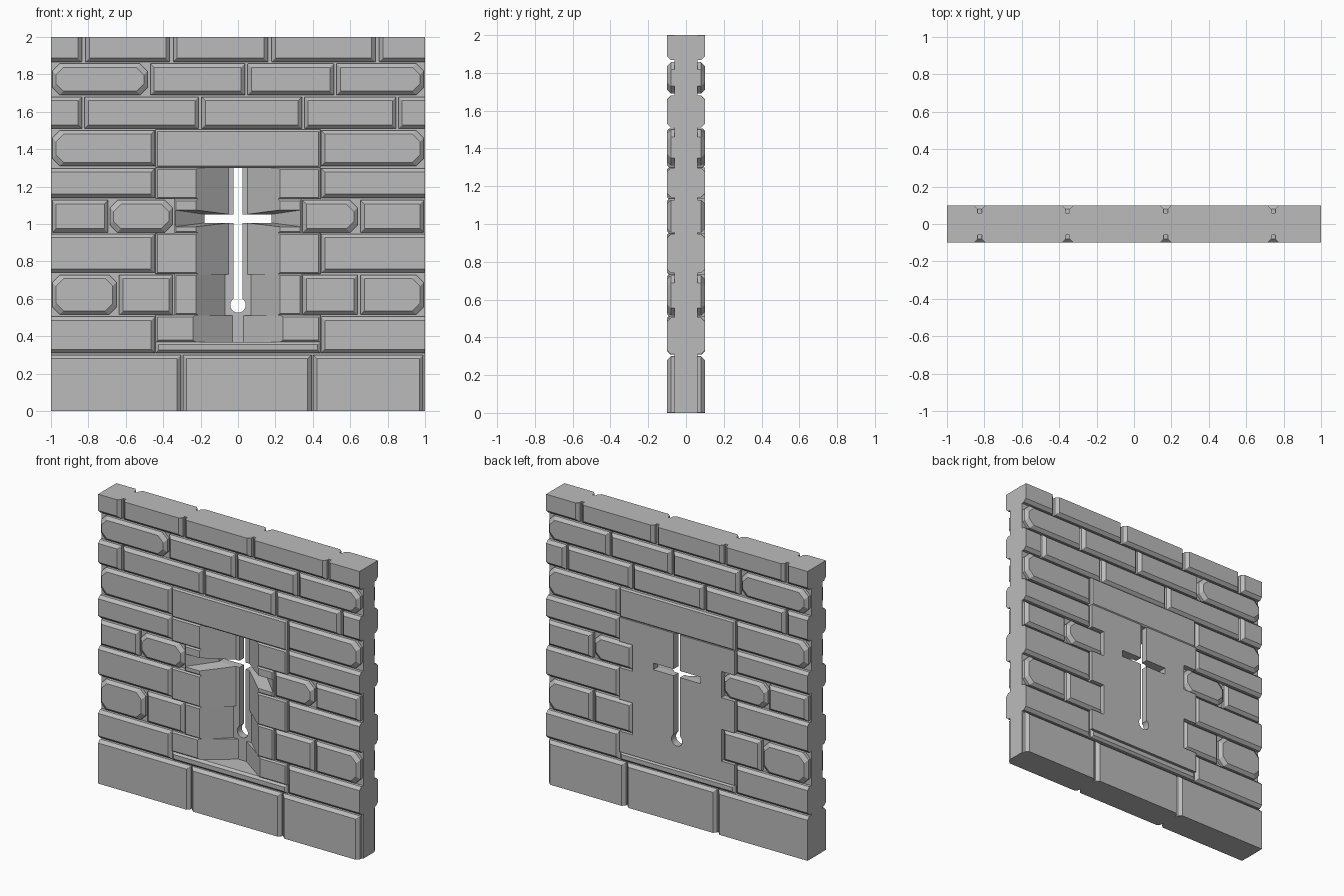
import bpy, bmesh
from math import pi
from mathutils import Matrix

if "Cube" in bpy.data.objects:
    bpy.data.objects.remove(bpy.data.objects["Cube"], do_unlink=True)

stone = bpy.data.materials.new("grey_stone")
GREY = (0.5, 0.5, 0.5, 1)
stone.use_nodes = True
stone.diffuse_color = GREY
stone.node_tree.nodes["Principled BSDF"].inputs["Base Color"].default_value = GREY

FACE, CORE = 0.1, 0.06


def finish(name, bm):
    bmesh.ops.recalc_face_normals(bm, faces=bm.faces)
    mesh = bpy.data.meshes.new(name)
    bm.to_mesh(mesh)
    bm.free()
    mesh.materials.append(stone)
    ob = bpy.data.objects.new(name, mesh)
    bpy.context.collection.objects.link(ob)
    return ob


def loft(bm, loops):
    """Closed solid through a series of matching point loops."""
    rings = [[bm.verts.new(p) for p in loop] for loop in loops]
    n = len(rings[0])
    for a, b in zip(rings, rings[1:]):
        for i in range(n):
            j = (i + 1) % n
            bm.faces.new((a[i], a[j], b[j], b[i]))
    bm.faces.new(rings[0])
    bm.faces.new(rings[-1])


def outline(x0, x1, z0, z1, clip, y):
    """Rectangle in x and z whose ends may have cut corners."""
    l, r = (clip if "l" in clip else 0), (clip if "r" in clip else 0)
    cl, cr = 0.04 if l else 0.001, 0.04 if r else 0.001
    return [(x0 + cl, y, z0), (x1 - cr, y, z0), (x1, y, z0 + cr), (x1, y, z1 - cr),
            (x1 - cr, y, z1), (x0 + cl, y, z1), (x0, y, z1 - cl), (x0, y, z0 + cl)]


def brick(bm, x0, x1, z0, z1, clip="", side=-1, bevel=0.02):
    """Chamfered stone on one side; edges on the wall's border stay square."""
    a = x0 if x0 <= -1 else x0 + bevel
    b = x1 if x1 >= 1 else x1 - bevel
    c = z0 if z0 <= 0 else z0 + bevel
    d = z1 if z1 >= 2 else z1 - bevel
    loft(bm, [outline(x0, x1, z0, z1, clip, side * 0.03),
              outline(x0, x1, z0, z1, clip, side * (FACE - bevel)),
              outline(a, b, c, d, clip, side * FACE)])


def box(bm, x0, x1, y0, y1, z0, z1):
    loft(bm, [[(x0, y, z0), (x1, y, z0), (x1, y, z1), (x0, y, z1)] for y in (y0, y1)])


def frustum(bm, front, back, y0, y1):
    loft(bm, [[(-x, y, z0), (x, y, z0), (x, y, z1), (-x, y, z1)]
              for (x, z0, z1), y in ((front, y0), (back, y1))])


# Courses: bottom, top, and the spans of the stones with their cut ends
E = 0.993
COURSES = {
    "base_course": (0, 0.3, [(-1, -.305), (-.295, .392), (.402, .99)]),
    "course_1": (.31, .505, [(-1, -.445), (.445, 1)]),
    "course_2": (.515, .728, [(-E, -.65, "lr"), (-.635, -.35), (.345, .64), (.655, E, "r")]),
    "course_3": (.74, .947, [(-1, -.445), (.445, 1)]),
    "course_4": (.955, 1.127, [(-E, -.695), (-.685, -.35, "lr"), (.345, .64, "r"), (.655, E)]),
    "course_5": (1.14, 1.297, [(-1, -.445), (.445, 1)]),
    "course_6": (1.31, 1.5, [(-E, -.445, "l"), (.445, E, "r")]),
    "course_7": (1.51, 1.68, [(-1, -.835), (-.82, -.21), (-.195, .342), (.355, .845), (.858, 1)]),
    "course_8": (1.69, 1.857, [(-E, -.483, "lr"), (-.468, .037), (.052, .512), (.527, E, "r")]),
    "top_course": (1.867, 2, [(-1, -.835), (-.815, -.365), (-.345, .16), (.18, .735), (.755, 1)]),
}
for name, (z0, z1, spans) in COURSES.items():
    bm = bmesh.new()
    for x0, x1, *clip in spans:
        for side in (-1, 1):
            brick(bm, x0, x1, z0, z1, clip[0] if clip else "", side)
    finish(name, bm)

# Lintel and sill
for name, z0, z1, bevel in (("lintel", 1.3, 1.505, .01), ("sill", .31, .37, .015)):
    bm = bmesh.new()
    for side in (-1, 1):
        brick(bm, -.44, .44, z0, z1, "", side, bevel)
    finish(name, bm)

# Mortar core
bm = bmesh.new()
box(bm, -1, 1, -CORE, CORE, 0, 2)
to_cut = [finish("mortar_core", bm)]

# Toothed window surround: jointed in front, one flush plate behind
TEETH = [(.37, .513, .44), (.513, .733, .34), (.733, .952, .44), (.952, 1.133, .34), (1.133, 1.3, .44)]
for i, (z0, z1, w) in enumerate(TEETH):
    bm = bmesh.new()
    brick(bm, -w, w, z0, z1, "", -1, 0.009)
    to_cut.append(finish(f"window_quoins_{i + 1}", bm))

bm = bmesh.new()
right = [p for z0, z1, w in TEETH for p in ((w, z0), (w, z1))]
shape = right + [(-x, z) for x, z in reversed(right)]
loft(bm, [[(x, y, z) for x, z in shape] for y in (0.03, FACE)])
to_cut.append(finish("back_plate", bm))

# Cutters: splayed recess in three heights, flared cross arm, slit and round foot
cutters = []
Y0, Y1 = -FACE, 0.05
for z0, z1, front, back in ((.37, .511, .24, .03), (.51, .731, .225, .07), (.73, 1.3, .225, .052)):
    slope = (front - back) / (Y1 - Y0) * 0.02
    bm = bmesh.new()
    frustum(bm, (front + slope, z0, z1), (back, z0, z1), Y0 - 0.02, Y1)
    cutters.append(finish("recess_cutter", bm))
bm = bmesh.new()
frustum(bm, (.34, .985, 1.075), (.18, 1.006, 1.052), Y0 - 0.002, Y1)
cutters.append(finish("arm_flare_cutter", bm))
bm = bmesh.new()
box(bm, -.18, .18, -.03, .2, 1.006, 1.052)
cutters.append(finish("arm_cutter", bm))
bm = bmesh.new()
box(bm, -.024, .024, -.2, .2, .57, 1.3)
cutters.append(finish("slit_cutter", bm))
bm = bmesh.new()
bmesh.ops.create_cone(bm, cap_ends=True, segments=20, radius1=.041, radius2=.041, depth=.4,
                      matrix=Matrix.Translation((0, 0, .567)) @ Matrix.Rotation(pi / 2, 4, "X"))
cutters.append(finish("foot_cutter", bm))

for ob in to_cut:
    bpy.context.view_layer.objects.active = ob
    for cutter in cutters:
        mod = ob.modifiers.new("opening", "BOOLEAN")
        mod.operation, mod.solver, mod.object = "DIFFERENCE", "EXACT", cutter
        bpy.ops.object.modifier_apply(modifier=mod.name)
for cutter in cutters:
    bpy.data.objects.remove(cutter, do_unlink=True)
